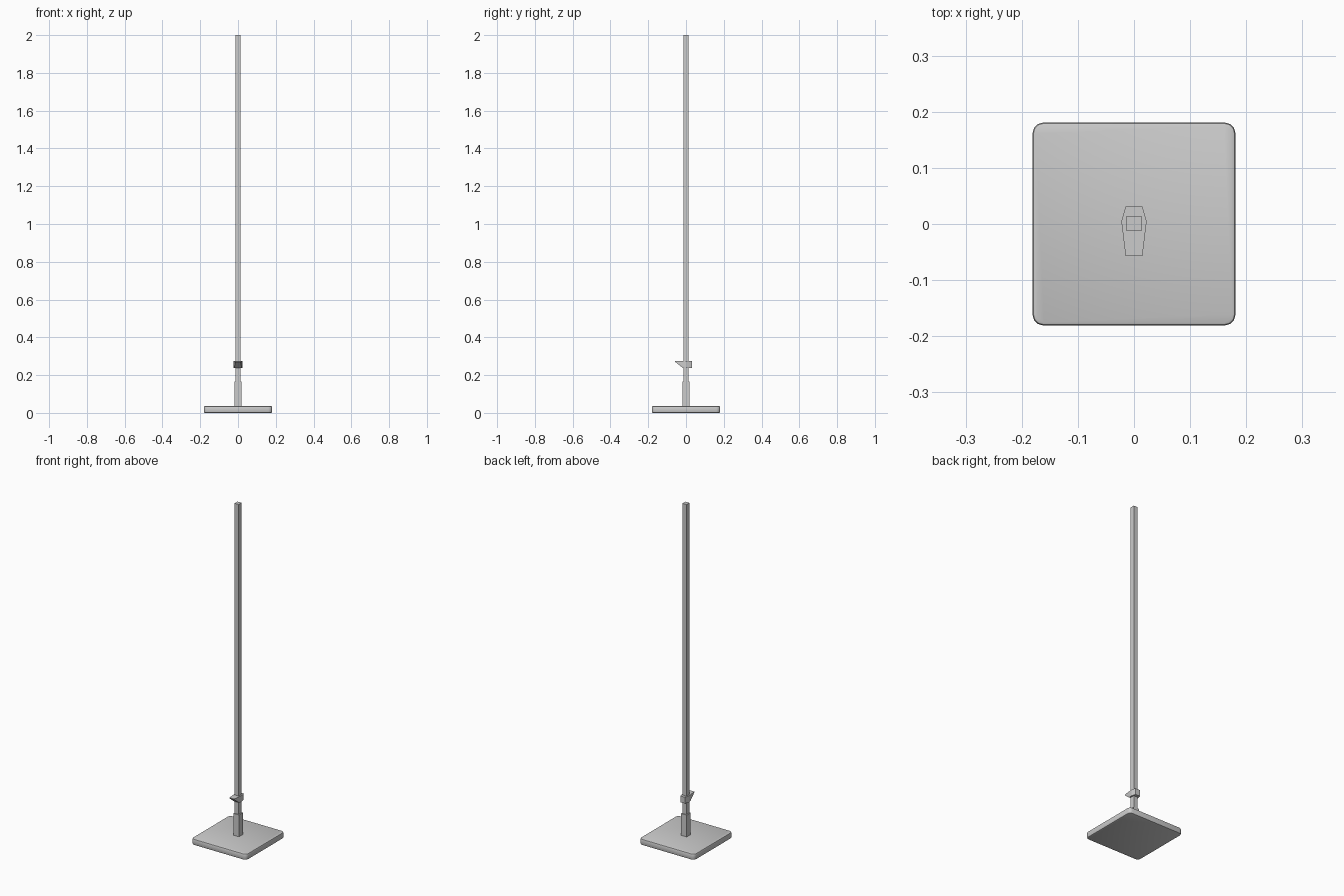
import bpy, bmesh

if "Cube" in bpy.data.objects:
    bpy.data.objects.remove(bpy.data.objects["Cube"])


def add_mesh(name, bm):
    bmesh.ops.recalc_face_normals(bm, faces=bm.faces)
    mesh = bpy.data.meshes.new(name)
    bm.to_mesh(mesh)
    bm.free()
    ob = bpy.data.objects.new(name, mesh)
    bpy.context.collection.objects.link(ob)
    return ob


def block(bm, width, z0, z1, y=0):
    for v in bmesh.ops.create_cube(bm, size=1)["verts"]:
        v.co = (v.co.x * width, v.co.y * width + y, z0 + (v.co.z + .5) * (z1 - z0))


# Square foot plate: rounded corners, then softened rims
bm = bmesh.new()
block(bm, .362, 0, .036)
corners = [e for e in bm.edges if abs(e.verts[0].co.z - e.verts[1].co.z) > .01]
bmesh.ops.bevel(bm, geom=corners, offset=.02, segments=3, profile=.5, affect='EDGES')
rims = [e for e in bm.edges if abs(e.verts[0].co.z - e.verts[1].co.z) < .001]
bmesh.ops.bevel(bm, geom=rims, offset=.006, segments=2, profile=.5, affect='EDGES')
base = add_mesh("base_plate", bm)
bpy.context.view_layer.objects.active = base
base.select_set(True)
bpy.ops.object.shade_smooth_by_angle(angle=.7)

# Square socket and pole
for name, width, z0, z1 in (("pole_socket", .037, .034, .165), ("pole", .027, .16, 2.0)):
    bm = bmesh.new()
    block(bm, width, z0, z1, .001)
    add_mesh(name, bm)

# Clamp collar: six-sided outline, front tapers up into a pointed lip
top = [(-.015, .031), (.015, .031), (.0225, .005), (.015, -.057), (-.015, -.057), (-.0225, .005)]
bm = bmesh.new()
for x, y in top:
    bm.verts.new((x, y, .274))
    front = y < -.02
    bm.verts.new((x * 1.25 if front else x, -.016 if front else y, .237))
    if front:
        bm.verts.new((x, y, .270))
bmesh.ops.convex_hull(bm, input=bm.verts)
bmesh.ops.dissolve_limit(bm, angle_limit=.01, verts=bm.verts, edges=bm.edges)
add_mesh("clamp_collar", bm)
